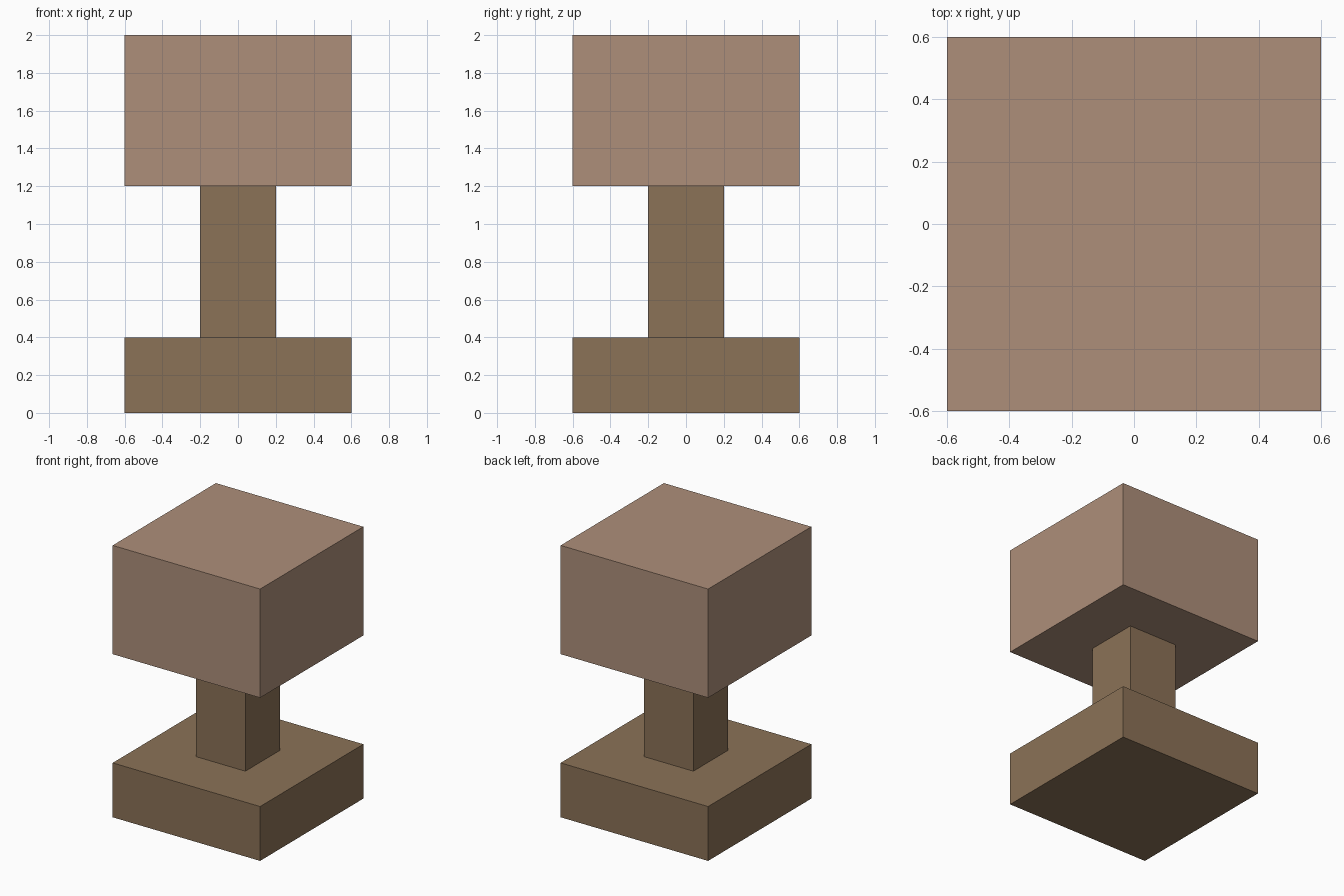
import bpy

if "Cube" in bpy.data.objects:
    bpy.data.objects.remove(bpy.data.objects["Cube"])


def material(name, rgb):
    mat = bpy.data.materials.new(name)
    mat.diffuse_color = (*rgb, 1.0)
    mat.use_nodes = True
    mat.node_tree.nodes["Principled BSDF"].inputs["Base Color"].default_value = mat.diffuse_color
    return mat


def block(name, width, z_bottom, z_top, mat):
    """Square block centred on the z axis."""
    bpy.ops.mesh.primitive_cube_add(size=1, location=(0, 0, (z_bottom + z_top) / 2))
    obj = bpy.context.object
    obj.name = name
    obj.scale = (width, width, z_top - z_bottom)
    bpy.ops.object.transform_apply(location=False, rotation=False, scale=True)
    obj.data.materials.append(mat)
    return obj


brown = material("brown wood", (0.258, 0.168, 0.095))
tan = material("pinkish tan", (0.423, 0.275, 0.195))

# Wide foot, narrow post and large top block
block("base", 1.2, 0.0, 0.4, brown)
block("post", 0.4, 0.4, 1.2, brown)
block("top_block", 1.2, 1.2, 2.0, tan)
